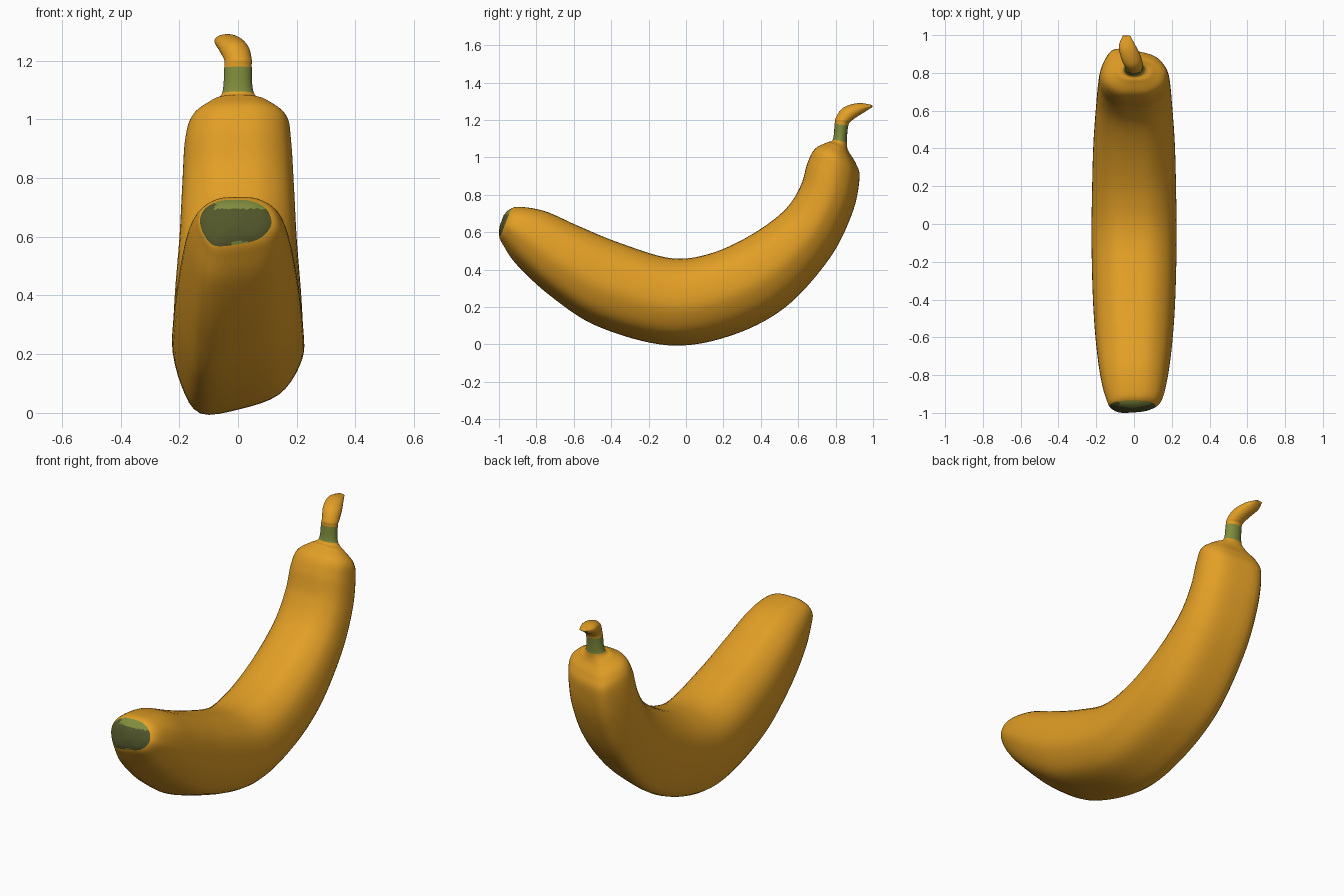
import bpy, bmesh, math

if "Cube" in bpy.data.objects:
    bpy.data.objects.remove(bpy.data.objects["Cube"])

def material(name, rgb):
    m = bpy.data.materials.new(name)
    m.diffuse_color = (*rgb, 1)
    m.use_nodes = True
    m.node_tree.nodes["Principled BSDF"].inputs["Base Color"].default_value = m.diffuse_color
    return m

def catmull(p, q, r, s, t):
    return [0.5 * (2*b + (c-a)*t + (2*a-5*b+4*c-d)*t*t + (3*b-a-3*c+d)*t**3)
            for a, b, c, d in zip(p, q, r, s)]

# Stations along the fruit: inner (y, z), outer (y, z), half width, x offset
stations = [
    (-.975, .69, -.997, .63, .035, -.01),
    (-.945, .72, -.998, .58, .11, -.01),
    (-.89, .735, -.975, .53, .145, 0),
    (-.75, .71, -.90, .425, .175, 0),
    (-.57, .63, -.72, .26, .20, 0),
    (-.35, .54, -.47, .10, .217, 0),
    (-.08, .46, -.10, .0, .225, 0),
    (.13, .485, .22, .045, .222, 0),
    (.34, .58, .52, .195, .215, 0),
    (.52, .71, .76, .455, .20, 0),
    (.61, .84, .885, .70, .19, 0),
    (.65, .97, .925, .89, .18, 0),
    (.69, 1.045, .905, .97, .16, .005),
    (.755, 1.08, .87, 1.03, .10, .005),
    (.785, 1.095, .86, 1.08, .055, 0),
    (.795, 1.18, .868, 1.17, .047, 0),
    (.80, 1.21, .885, 1.195, .047, 0),
    (.84, 1.265, .92, 1.22, .052, -.015),
    (.92, 1.29, .96, 1.245, .045, -.035),
    (.995, 1.28, .998, 1.27, .02, -.04),
]
# Softly ridged cross-section (across, towards the inner curve)
profile = [(-.57, -1), (.05, -.93), (.62, -.72), (.93, -.3), (1, .1), (.85, .62),
           (.45, .95), (-.05, 1), (-.5, .93), (-.88, .58), (-1, .05), (-.86, -.58)]

SUB, RSUB = 8, 4
n = len(profile)
section = [catmull(profile[i-1], profile[i], profile[(i+1) % n], profile[(i+2) % n], k / RSUB)
           for i in range(n) for k in range(RSUB)]
last = len(stations) - 1
samples = []
for i in range(last):
    ctrl = [stations[max(0, min(last, i + d))] for d in (-1, 0, 1, 2)]
    samples += [(i + k / SUB, catmull(*ctrl, k / SUB)) for k in range(SUB)]
samples.append((last, stations[-1]))

# Loft the skin
bm = bmesh.new()
rings = []
for t, (iy, iz, oy, oz, w, cx) in samples:
    ring = []
    for j, (u, v) in enumerate(section):
        if t > 13:  # the stem is round
            f = min(1, t - 13)
            a = math.atan2(v, u)
            u, v = u + (math.cos(a) - u) * f, v + (math.sin(a) - v) * f
        ring.append(bm.verts.new((cx + u * w, (iy+oy)/2 + v*(iy-oy)/2,
                                  (iz+oz)/2 + v*(iz-oz)/2)))
    rings.append(ring)
m = len(section)
faces = []
for (t, _), a, b in zip(samples, rings, rings[1:]):
    for j in range(m):
        k = (j + 1) % m
        faces.append((t, j, bm.faces.new((a[j], a[k], b[k], b[j]))))
faces.append((0, 0, bm.faces.new(rings[0])))
faces.append((last, 0, bm.faces.new(rings[-1])))
bmesh.ops.recalc_face_normals(bm, faces=bm.faces)

# Colours: yellow skin, green neck, dark blossom end with a green upper fringe
for t, j, f in faces:
    f.smooth = True
    c = f.calc_center_median()
    if 14 <= t < 15:
        f.material_index = 1
    elif t < 1.25:
        fringe = c.z > .695 and c.x > -.08 or c.z < .585 and -.03 < c.x < .05
        f.material_index = 1 if fringe else 2

mesh = bpy.data.meshes.new("banana")
bm.to_mesh(mesh)
bm.free()
for mat in (material("ripe yellow", (.76, .345, .019)),
            material("stem green", (.215, .265, .047)),
            material("dark green", (.085, .095, .024))):
    mesh.materials.append(mat)
obj = bpy.data.objects.new("banana", mesh)
bpy.context.collection.objects.link(obj)
